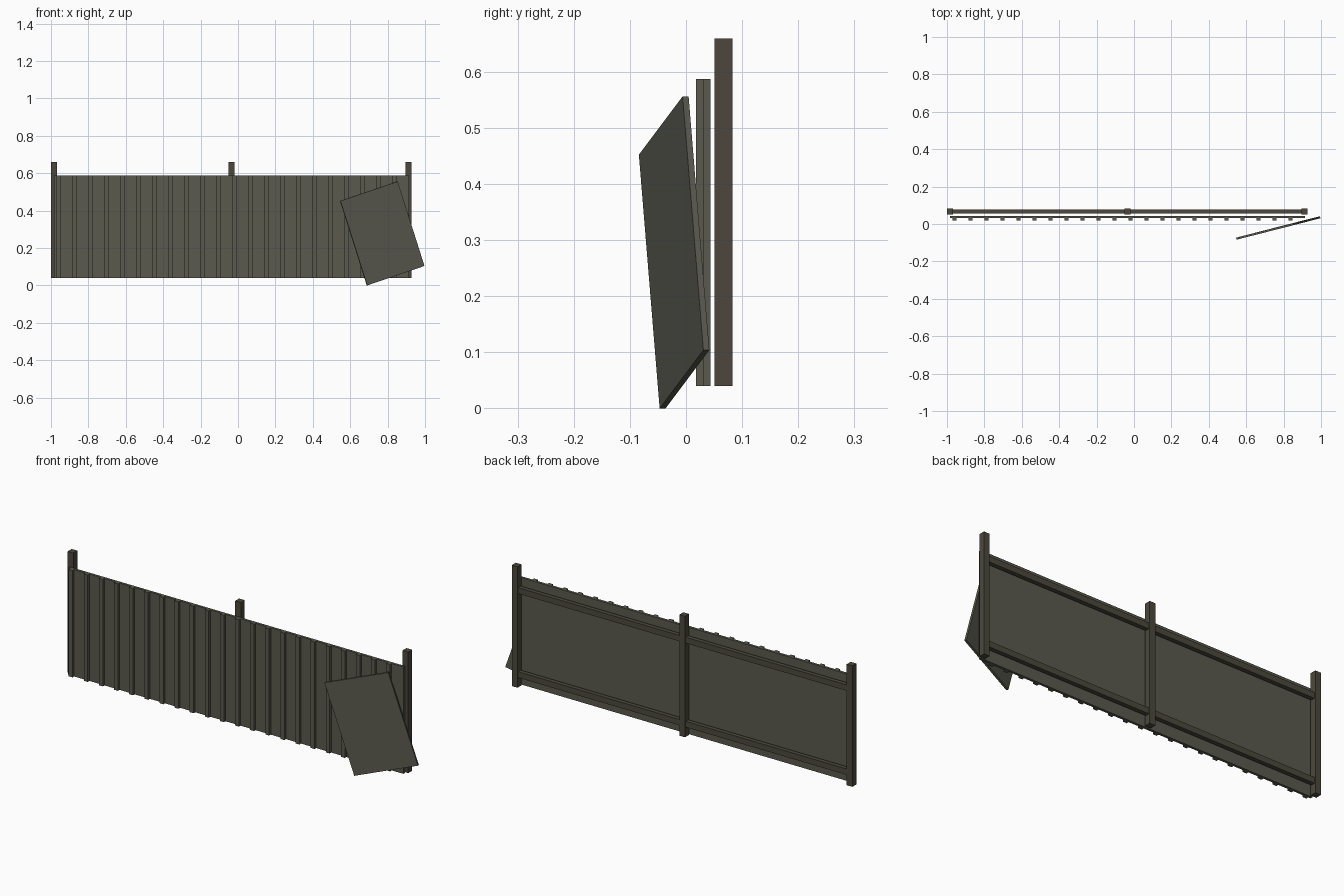
import bpy, bmesh
from mathutils import Vector, Matrix

if "Cube" in bpy.data.objects:
    bpy.data.objects.remove(bpy.data.objects["Cube"])

def mat(name, col):
    m = bpy.data.materials.new(name)
    m.diffuse_color = (*col, 1)
    m.use_nodes = True
    m.node_tree.nodes["Principled BSDF"].inputs["Base Color"].default_value = m.diffuse_color
    return m

METAL = mat("dull_metal", (0.10, 0.10, 0.078))
WOOD = mat("dark_post", (0.072, 0.064, 0.046))

def make(name, bm, material):
    bmesh.ops.recalc_face_normals(bm, faces=bm.faces)
    me = bpy.data.meshes.new(name)
    bm.to_mesh(me)
    bm.free()
    ob = bpy.data.objects.new(name, me)
    me.materials.append(material)
    bpy.context.collection.objects.link(ob)
    return ob

def box(name, lo, hi, material):
    lo, hi = Vector(lo), Vector(hi)
    bm = bmesh.new()
    bmesh.ops.create_cube(bm, size=1, matrix=Matrix.Translation((lo + hi) / 2)
                          @ Matrix.Diagonal((*(hi - lo), 1)))
    return make(name, bm, material)

# Upright posts
for i, x in enumerate((-0.984, -0.036, 0.912)):
    box(f"post_{i + 1}", (x - 0.016, 0.051, 0.04), (x + 0.016, 0.083, 0.659), WOOD)

# Horizontal rails behind the sheet
for name, z in (("upper_rail", 0.535), ("lower_rail", 0.105)):
    box(name, (-0.984, 0.056, z - 0.015), (0.912, 0.078, z + 0.015), WOOD)

# Backing sheet and its vertical ribs
Z0, Z1 = 0.04, 0.587
box("sheet", (-0.984, 0.031, Z0), (0.914, 0.044, Z1), METAL)
for i in range(22):
    x = -0.96 + i * 0.0856
    box(f"rib_{i + 1}", (x - 0.011, 0.018, Z0), (x + 0.011, 0.032, Z1), METAL)

# Loose panel leaning on the right end
corner = Vector((0.548, -0.084, 0.452))
across = Vector((0.306, 0.078, 0.104))
down = Vector((0.143, 0.037, -0.452))
depth = down.cross(across).normalized() * 0.011
if depth.y < 0:
    depth.negate()
frame = Matrix((across, down, depth)).transposed().to_4x4()
frame.translation = corner + (across + down + depth) / 2
bm = bmesh.new()
bmesh.ops.create_cube(bm, size=1, matrix=frame)
make("leaning_panel", bm, METAL)
